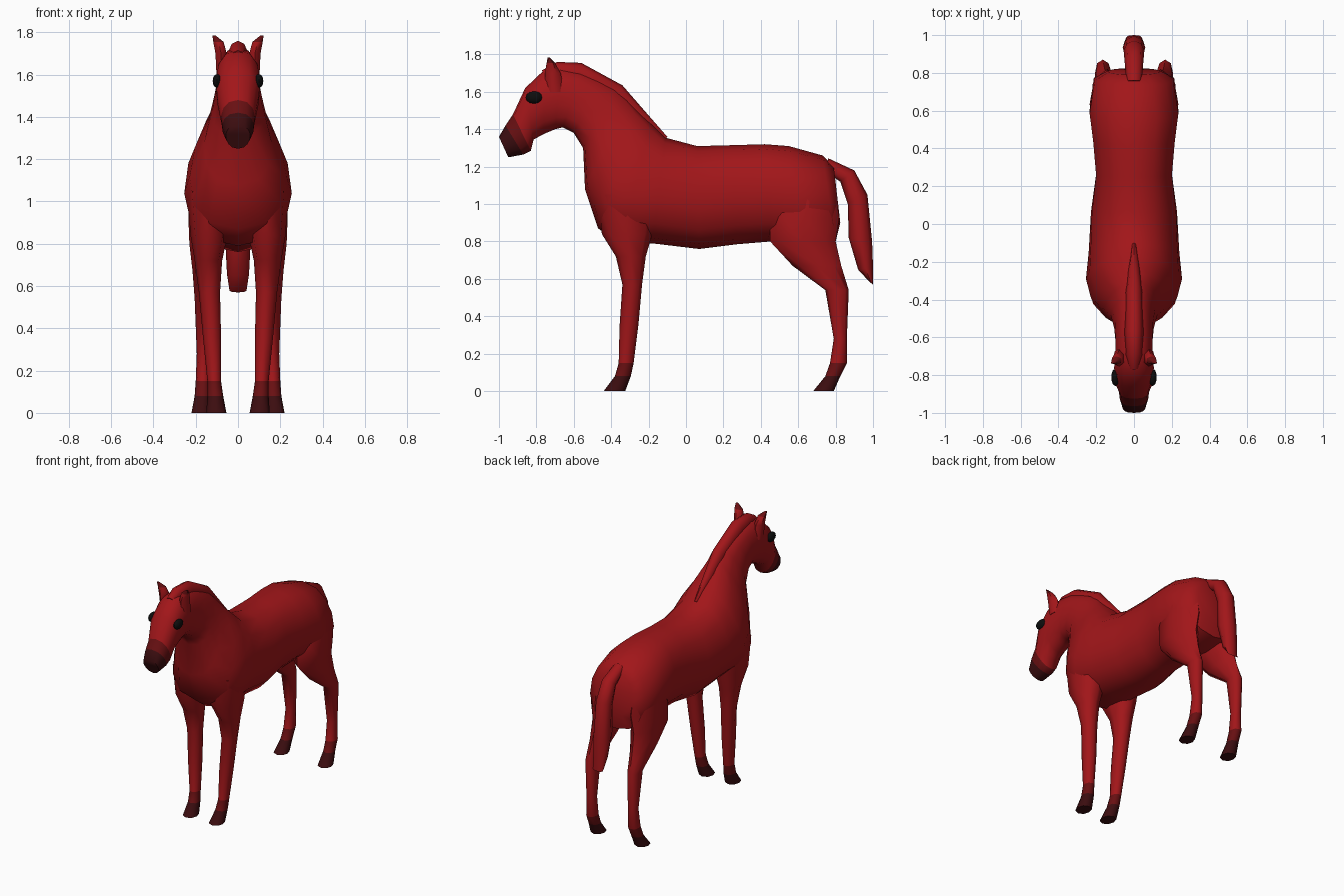
import bpy, bmesh
from math import sin, cos, pi, copysign


def material(name, rgb):
    m = bpy.data.materials.new(name)
    m.diffuse_color = (*rgb, 1)
    return m


COAT = material("coat", (0.36, 0.008, 0.010))
SHADE = material("dark_coat", (0.14, 0.005, 0.006))
DARK = material("hoof_dark", (0.045, 0.004, 0.005))
BLACK = material("eye_black", (0.004, 0.004, 0.004))


def finish(bm, name, mats):
    bmesh.ops.recalc_face_normals(bm, faces=bm.faces)
    me = bpy.data.meshes.new(name)
    bm.to_mesh(me)
    bm.free()
    for m in mats:
        me.materials.append(m)
    ob = bpy.data.objects.new(name, me)
    bpy.context.collection.objects.link(ob)
    bpy.ops.object.select_all(action='DESELECT')
    ob.select_set(True)
    bpy.context.view_layer.objects.active = ob
    bpy.ops.object.shade_smooth_by_angle(angle=pi / 3)
    return ob


def loft(name, rings, sides=12, power=1.0, shades=(), side=1):
    """Rings are (ya, za, yb, zb, half_width, skew, centre_x): a closed loop
    spanning edge points a and b in the side view. Skew widens the b end."""
    bm = bmesh.new()
    loops = []
    for ya, za, yb, zb, w, skew, cx in rings:
        loop = []
        for i in range(sides):
            a = 2 * pi * i / sides
            c, s = cos(a), sin(a)
            s = copysign(abs(s) ** power, s)
            x = cx + w * s * (1 - skew * c)
            t = (1 - c) / 2
            loop.append(bm.verts.new((side * x, ya + (yb - ya) * t, za + (zb - za) * t)))
        loops.append(loop)
    n = len(loops)
    for k in range(n - 1):
        for i in range(sides):
            j = (i + 1) % sides
            f = bm.faces.new((loops[k][i], loops[k][j], loops[k + 1][j], loops[k + 1][i]))
            # darken the last segments (muzzle, hooves)
            back = n - 2 - k
            f.material_index = shades[back] if back < len(shades) else 0
    bm.faces.new(loops[0])
    end = bm.faces.new(loops[-1])
    end.material_index = shades[0] if shades else 0
    return finish(bm, name, (COAT, SHADE, DARK))


# Torso, neck and head: one skin from rump to muzzle
torso = [
    (0.79, 1.20, 0.825, 0.90, 0.14, 0.0),
    (0.73, 1.26, 0.80, 0.80, 0.215, 0.05),
    (0.55, 1.31, 0.64, 0.77, 0.24, 0.0),
    (0.42, 1.32, 0.45, 0.80, 0.22, 0.0),
    (0.25, 1.315, 0.27, 0.785, 0.205, 0.0),
    (0.06, 1.31, 0.07, 0.76, 0.23, 0.05),
    (-0.11, 1.355, -0.18, 0.79, 0.24, 0.1),
    (-0.18, 1.43, -0.36, 0.79, 0.25, 0.18),
    (-0.26, 1.51, -0.47, 0.87, 0.22, 0.28),
    (-0.31, 1.57, -0.54, 1.08, 0.155, 0.3),
    (-0.38, 1.625, -0.55, 1.30, 0.12, 0.2),
    (-0.47, 1.67, -0.60, 1.38, 0.105, 0.1),
    (-0.56, 1.71, -0.66, 1.41, 0.10, 0.0),
    (-0.67, 1.73, -0.70, 1.40, 0.10, 0.0),
    (-0.76, 1.715, -0.76, 1.375, 0.105, -0.1),
    (-0.86, 1.62, -0.815, 1.345, 0.10, -0.1),
    (-0.925, 1.48, -0.83, 1.285, 0.08, -0.1),
    (-0.965, 1.42, -0.87, 1.265, 0.075, -0.1),
    (-1.0, 1.36, -0.95, 1.25, 0.058, -0.1),
]
loft("body_neck_and_head", [r + (0,) for r in torso], 14, 0.85, (2, 1))

# Mane: ridge along the crest of the neck
mane = [
    (-0.10, 1.36, -0.13, 1.33, 0.012),
    (-0.22, 1.497, -0.27, 1.44, 0.033),
    (-0.34, 1.635, -0.39, 1.54, 0.045),
    (-0.56, 1.755, -0.58, 1.64, 0.05),
    (-0.69, 1.76, -0.69, 1.66, 0.045),
    (-0.77, 1.715, -0.75, 1.66, 0.03),
]
loft("mane", [r + (0.1, 0) for r in mane], 8)

# Tail
tail = [
    (0.76, 1.245, 0.75, 1.17, 0.04),
    (0.90, 1.18, 0.825, 1.12, 0.05),
    (0.97, 1.05, 0.865, 1.00, 0.055),
    (0.995, 0.80, 0.87, 0.82, 0.06),
    (1.0, 0.66, 0.92, 0.65, 0.052),
    (1.0, 0.57, 0.98, 0.585, 0.04),
]
loft("tail", [r + (0, 0) for r in tail], 8)

# Upright parts: level rings as (z, y_front, y_back, x_inner, x_outer)
front_leg = [
    (1.05, -0.47, -0.15, 0.06, 0.24),
    (0.84, -0.45, -0.18, 0.05, 0.225),
    (0.72, -0.375, -0.215, 0.075, 0.205),
    (0.57, -0.34, -0.235, 0.085, 0.185),
    (0.35, -0.355, -0.255, 0.08, 0.165),
    (0.15, -0.36, -0.28, 0.08, 0.145),
    (0.08, -0.38, -0.295, 0.07, 0.145),
    (0.0, -0.44, -0.325, 0.055, 0.15),
]
hind_leg = [
    (1.05, 0.50, 0.80, 0.06, 0.225),
    (0.93, 0.45, 0.82, 0.05, 0.235),
    (0.80, 0.45, 0.80, 0.07, 0.23),
    (0.67, 0.57, 0.83, 0.10, 0.215),
    (0.54, 0.745, 0.87, 0.125, 0.205),
    (0.28, 0.79, 0.86, 0.13, 0.195),
    (0.15, 0.77, 0.86, 0.13, 0.20),
    (0.08, 0.745, 0.825, 0.13, 0.205),
    (0.0, 0.68, 0.79, 0.125, 0.22),
]
ear = [
    (1.60, -0.75, -0.65, 0.05, 0.105),
    (1.70, -0.755, -0.67, 0.05, 0.11),
    (1.755, -0.745, -0.70, 0.065, 0.12),
    (1.785, -0.74, -0.73, 0.105, 0.122),
]


def upright(name, rows, sides, shades, side):
    rings = [(f, z, b, z, (xo - xi) / 2, 0, (xi + xo) / 2) for z, f, b, xi, xo in rows]
    loft(name, rings, sides, 0.85, shades, side)


for label, side in (("right", -1), ("left", 1)):
    upright("front_leg_" + label, front_leg, 8, (2, 1), side)
    upright("hind_leg_" + label, hind_leg, 8, (2, 1), side)
    upright("ear_" + label, ear, 6, (1,), side)

    # Eye: flattened ball
    bm = bmesh.new()
    bmesh.ops.create_uvsphere(bm, u_segments=10, v_segments=6, radius=1)
    bmesh.ops.scale(bm, vec=(0.022, 0.046, 0.033), verts=bm.verts)
    bmesh.ops.translate(bm, vec=(side * 0.099, -0.812, 1.57), verts=bm.verts)
    finish(bm, "eye_" + label, (BLACK,))
